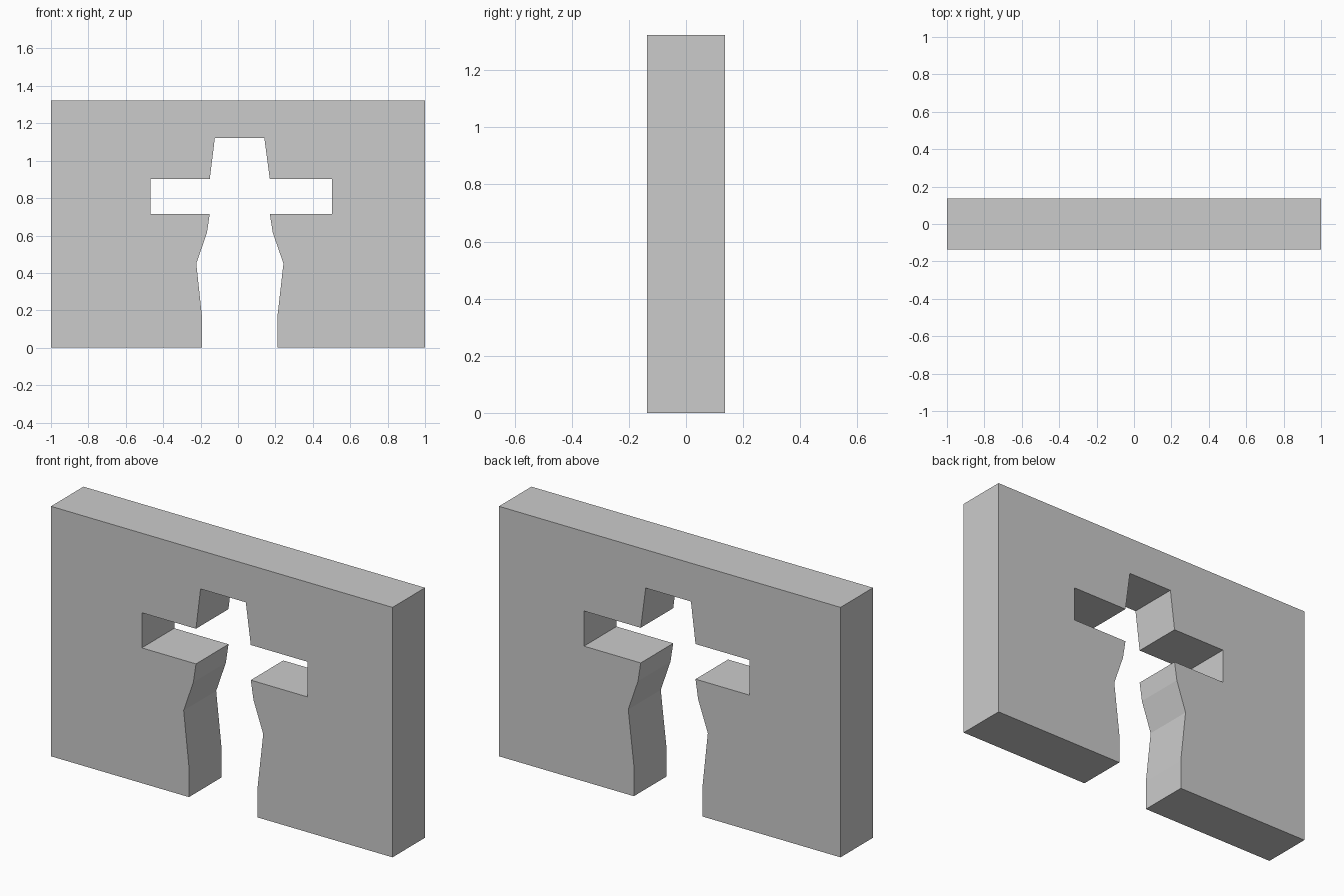
import bpy
import bmesh

if "Cube" in bpy.data.objects:
    bpy.data.objects.remove(bpy.data.objects["Cube"])

TOP, HALF_DEPTH = 1.323, 0.136

# Opening rows from the floor up: left x, right x, height
opening = [
    (-0.192, 0.21, 0.0), (-0.192, 0.21, 0.16), (-0.223, 0.243, 0.45),
    (-0.166, 0.186, 0.615), (-0.151, 0.17, 0.716),
    (-0.468, 0.502, 0.716), (-0.468, 0.502, 0.902),
    (-0.151, 0.17, 0.902), (-0.124, 0.141, 1.12),
]

# Wall outline: outer rectangle, then up and down the cut-out
outline = [(1, 0), (1, TOP), (-1, TOP), (-1, 0)]
outline += [(left, z) for left, right, z in opening]
outline += [(right, z) for left, right, z in reversed(opening)]

# Extrude the outline through the wall thickness
bm = bmesh.new()
face = bm.faces.new([bm.verts.new((x, -HALF_DEPTH, z)) for x, z in outline])
result = bmesh.ops.extrude_face_region(bm, geom=[face], use_keep_orig=True)
back = [v for v in result["geom"] if isinstance(v, bmesh.types.BMVert)]
bmesh.ops.translate(bm, verts=back, vec=(0, 2 * HALF_DEPTH, 0))
bmesh.ops.recalc_face_normals(bm, faces=bm.faces)

mesh = bpy.data.meshes.new("wall_with_cutout")
bm.to_mesh(mesh)
bm.free()
wall = bpy.data.objects.new("wall_with_cutout", mesh)
bpy.context.collection.objects.link(wall)
